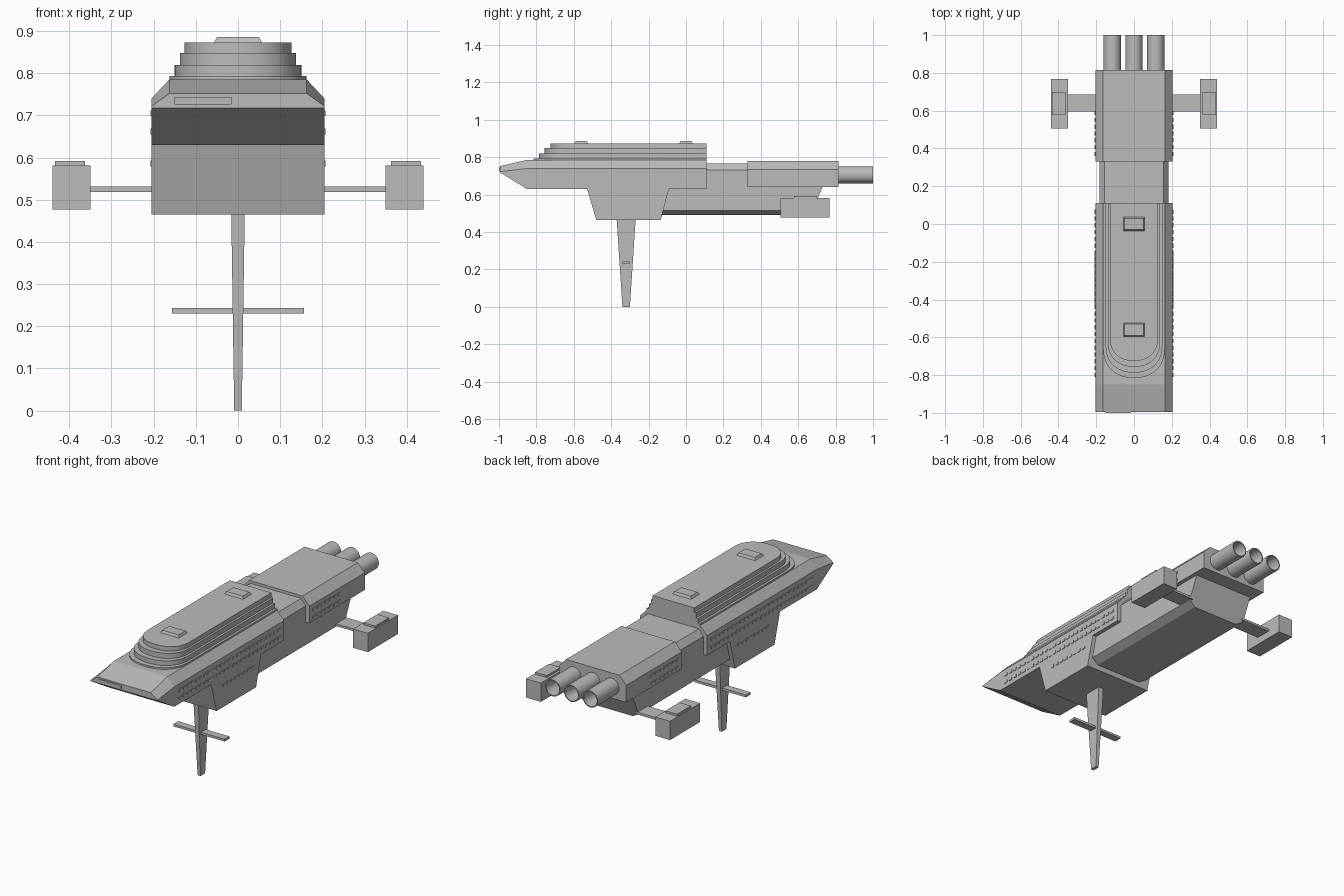
import bpy, bmesh, math
from mathutils import Matrix, Vector

cube = bpy.data.objects.get("Cube")
if cube:
    bpy.data.objects.remove(cube, do_unlink=True)

grey = bpy.data.materials.new("hull_grey")
grey.use_nodes = True
COLOUR = (0.5, 0.5, 0.5, 1)
grey.diffuse_color = COLOUR
for node in grey.node_tree.nodes:
    if node.type == 'BSDF_PRINCIPLED':
        node.inputs["Base Color"].default_value = COLOUR


def finish(name, bm, mirror=False, smooth=False):
    bmesh.ops.recalc_face_normals(bm, faces=bm.faces)
    mesh = bpy.data.meshes.new(name)
    bm.to_mesh(mesh)
    bm.free()
    mesh.materials.append(grey)
    obj = bpy.data.objects.new(name, mesh)
    bpy.context.collection.objects.link(obj)
    if mirror:
        obj.modifiers.new("Mirror", 'MIRROR').use_mirror_merge = False
    if smooth:
        bpy.ops.object.select_all(action='DESELECT')
        obj.select_set(True)
        bpy.context.view_layer.objects.active = obj
        bpy.ops.object.shade_smooth_by_angle(angle=math.radians(35))
    return obj


def loft(name, rings, **options):
    """Skin a row of equal-length closed rings and cap both ends."""
    bm = bmesh.new()
    loops = [[bm.verts.new(p) for p in ring] for ring in rings]
    count = len(loops[0])
    for a, b in zip(loops, loops[1:]):
        for i in range(count):
            j = (i + 1) % count
            bm.faces.new((a[i], a[j], b[j], b[i]))
    bm.faces.new(loops[0])
    bm.faces.new(loops[-1])
    return finish(name, bm, **options)


def section(y, half):
    """Symmetric cross-section at y from right-half (x, z) points."""
    return ([(x, y, z) for x, z in half] +
            [(-x, y, z) for x, z in reversed(half)])


def add_box(bm, x0, x1, y0, y1, z0, z1):
    size = Vector((x1 - x0, y1 - y0, z1 - z0))
    centre = Vector((x0 + x1, y0 + y1, z0 + z1)) / 2
    bmesh.ops.create_cube(bm, size=1, matrix=Matrix.Translation(centre) @ Matrix.Diagonal(size.to_4d()))


def box(name, *bounds, mirror=False):
    bm = bmesh.new()
    add_box(bm, *bounds)
    return finish(name, bm, mirror=mirror)


def rect(cx, cy, hx, hy, z):
    return [(cx - hx, cy - hy, z), (cx + hx, cy - hy, z),
            (cx + hx, cy + hy, z), (cx - hx, cy + hy, z)]


WIDE = 0.205

# Forward hull with wedge nose and chamfered shoulders
full = [(WIDE, 0.63), (WIDE, 0.74), (0.163, 0.785)]
nose = [(WIDE, 0.718), (WIDE, 0.722), (0.163, 0.752)]
loft("forward_hull", [section(-0.995, nose), section(-0.85, full), section(0.11, full)])
box("nose_plate", -0.15, -0.015, -1.0, -0.99, 0.726, 0.744)

# Keel block under the forward hull
keel = [(-0.53, 0.635), (-0.48, 0.465), (-0.135, 0.465), (-0.09, 0.635)]
loft("keel_block", [[(x, y, z) for y, z in keel] for x in (-WIDE, WIDE)])

# Spine: neck and lower rear body, with a raked stern
spine = [(0.14, 0.49), (0.183, 0.515), (0.183, 0.73), (0.155, 0.765)]
stern = [(x, 0.73 + (z - 0.64) * 0.44, z) for x, z in spine]
stern += [(-x, y, z) for x, y, z in reversed(stern)]
loft("spine_body", [section(-0.13, spine), stern])

# Rear engine hull
rear = [(WIDE, 0.64), (WIDE, 0.735), (0.163, 0.78)]
loft("engine_hull", [section(0.33, rear), section(0.815, rear)])

# Stepped deck tiers with rounded fronts
tiers = [(0.163, -0.815, 0.78, 0.794), (0.15, -0.787, 0.794, 0.82),
         (0.138, -0.756, 0.82, 0.848), (0.127, -0.725, 0.848, 0.873)]
STEPS = 24
for n, (half, front, low, high) in enumerate(tiers, 1):
    depth = half * 0.95
    plan = [(half, 0.11), (-half, 0.11)]
    for i in range(STEPS + 1):
        a = math.pi * i / STEPS
        c, s = math.cos(a), math.sin(a)
        plan.append((-half * math.copysign(abs(c) ** 0.9, c), front + depth * (1 - s ** 0.9)))
    loft(f"deck_tier_{n}", [[(x, y, z) for x, y in plan] for z in (low, high)], smooth=True)

# Roof hatches
for name, y in (("front_hatch", -0.56), ("rear_hatch", 0.0)):
    loft(name, [rect(0, y, 0.057, 0.037, 0.872), rect(0, y, 0.05, 0.03, 0.886)])

# Hollow engine nozzles
for name, cx in (("left_nozzle", 0.115), ("centre_nozzle", 0), ("right_nozzle", -0.115)):
    rings = []
    for y, r in ((0.80, 0.046), (1.0, 0.046), (1.0, 0.04), (0.83, 0.026)):
        rings.append([(cx + r * math.cos(math.tau * i / 32), y,
                       0.705 + r * math.sin(math.tau * i / 32)) for i in range(32)])
    loft(name, rings, smooth=True)

# Side pods on struts
box("pod_struts", 0.17, 0.36, 0.595, 0.685, 0.518, 0.531, mirror=True)
box("side_pods", 0.35, 0.44, 0.505, 0.768, 0.477, 0.581, mirror=True)
box("pod_caps", 0.363, 0.434, 0.577, 0.698, 0.58, 0.592, mirror=True)

# Ventral fin and its cross bar
loft("ventral_fin", [rect(0, -0.32, 0.009, 0.02, 0), rect(0, -0.32, 0.016, 0.051, 0.47)])
box("fin_cross_bar", -0.157, 0.157, -0.34, -0.299, 0.23, 0.243)

# Rows of small raised window plates on both flanks
rows = [(-0.81, 0.08, 0.705), (-0.81, 0.08, 0.662), (-0.43, -0.17, 0.586),
        (0.36, 0.58, 0.705), (0.36, 0.58, 0.662)]
bm = bmesh.new()
for start, end, z in rows:
    y = start
    while y < end:
        add_box(bm, WIDE - 0.002, WIDE + 0.003, y, y + 0.022, z - 0.007, z + 0.007)
        y += 0.036
finish("window_plates", bm, mirror=True)
